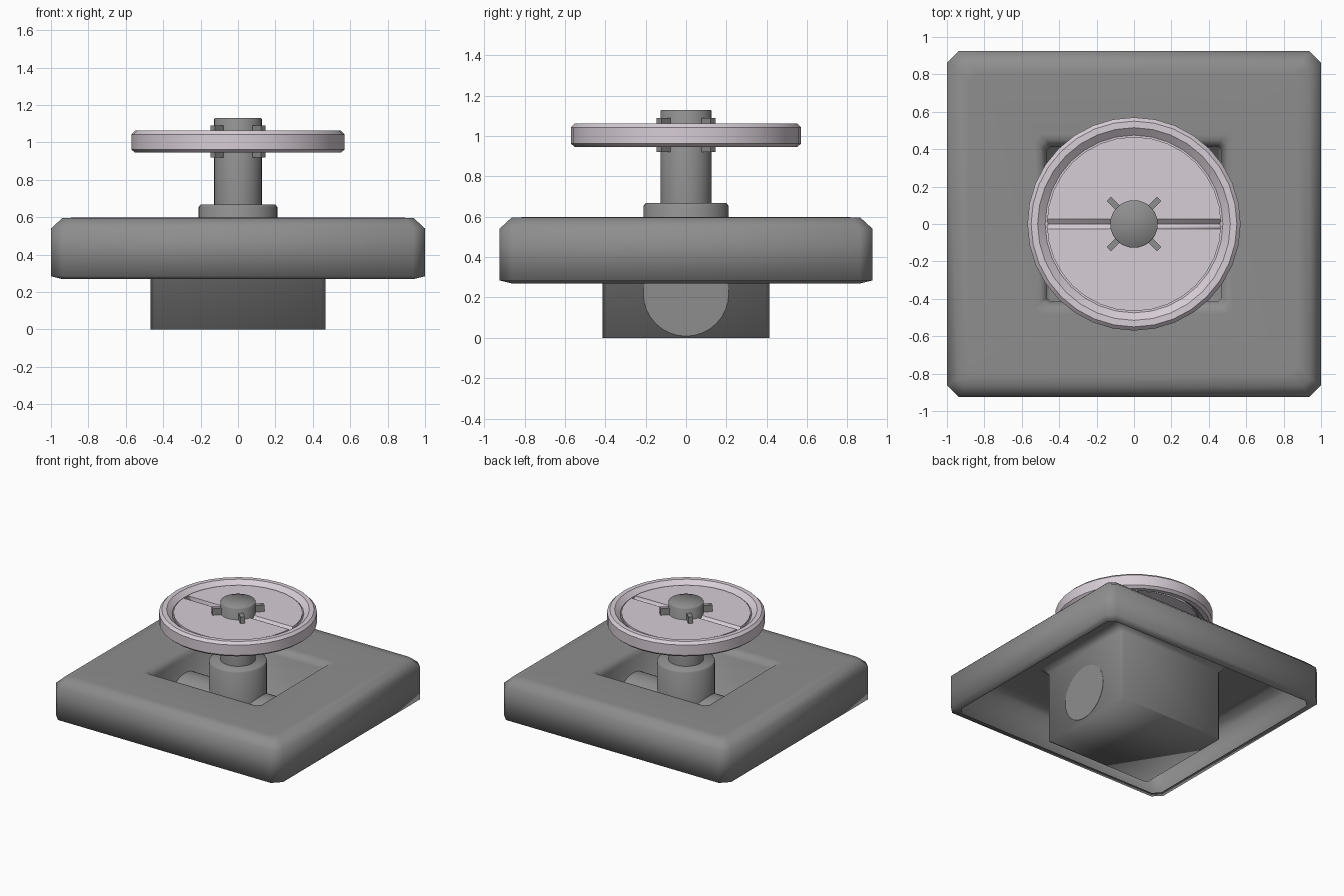
import bpy, bmesh, math
from mathutils import Matrix

if "Cube" in bpy.data.objects:
    bpy.data.objects.remove(bpy.data.objects["Cube"])


def finish(name, bm, mat=None, angle=35):
    bmesh.ops.recalc_face_normals(bm, faces=bm.faces)
    me = bpy.data.meshes.new(name)
    bm.to_mesh(me)
    bm.free()
    ob = bpy.data.objects.new(name, me)
    bpy.context.collection.objects.link(ob)
    if mat:
        me.materials.append(mat)
    bpy.ops.object.select_all(action='DESELECT')
    bpy.context.view_layer.objects.active = ob
    ob.select_set(True)
    bpy.ops.object.shade_smooth_by_angle(angle=math.radians(angle))
    return ob


def lathe(name, profile, mat=None, n=32, closed=False, matrix=None, angle=35):
    """Revolve (radius, z) points; open profiles get flat end caps."""
    bm = bmesh.new()
    rings = [[bm.verts.new((r * math.cos(2 * math.pi * i / n),
                            r * math.sin(2 * math.pi * i / n), z))
              for i in range(n)] for r, z in profile]
    pairs = list(zip(rings, rings[1:]))
    if closed:
        pairs.append((rings[-1], rings[0]))
    else:
        bm.faces.new(rings[0])
        bm.faces.new(rings[-1])
    for a, b in pairs:
        for i in range(n):
            j = (i + 1) % n
            bm.faces.new((a[i], a[j], b[j], b[i]))
    if matrix:
        bm.transform(matrix)
    return finish(name, bm, mat, angle)


def box(bm, size, matrix):
    scale = Matrix.Diagonal((*size, 1))
    bmesh.ops.create_cube(bm, size=1, matrix=matrix @ scale)


def material(name, r, g, b):
    mat = bpy.data.materials.new(name)
    mat.diffuse_color = (r, g, b, 1)
    mat.use_nodes = True
    mat.node_tree.nodes["Principled BSDF"].inputs["Base Color"].default_value = mat.diffuse_color
    return mat


pale = material("pale_wheel", .68, .61, .67)
dark = material("dark_metal", .27, .27, .27)

# Base shell: open-bottomed square cover folding down into a central pocket
bm = bmesh.new()
rings = []
for hx, hy, c, z in [(.94, .865, .05, .27), (1, .925, .063, .285), (1, .925, .063, .54),
                     (.94, .865, .04, .595), (.88, .805, .04, .598),
                     (.53, .48, .03, .598), (.50, .45, .03, .595),
                     (.467, .415, .02, .55), (.467, .415, .02, 0)]:
    pts = [(hx, hy - c), (hx - c, hy), (c - hx, hy), (-hx, hy - c),
           (-hx, c - hy), (c - hx, -hy), (hx - c, -hy), (hx, c - hy)]
    rings.append([bm.verts.new((x, y, z)) for x, y in pts])
for a, b in zip(rings, rings[1:]):
    for i in range(8):
        j = (i + 1) % 8
        bm.faces.new((a[i], a[j], b[j], b[i]))
bm.faces.new(rings[-1])
finish("base_shell", bm, dark, angle=100)

# Tee fitting in the pocket: cross pipe along x and upright socket
lathe("cross_pipe", [(.212, -.469), (.212, .469)], dark,
      matrix=Matrix.Translation((0, 0, .22)) @ Matrix.Rotation(math.pi / 2, 4, 'Y'))
lathe("upright_socket", [(.21, .2), (.21, .655), (.2, .668)], dark, angle=60)

# Central shaft
lathe("shaft", [(.127, .6), (.127, 1.125), (.123, 1.13)], dark, angle=60)

# Wheel rim with sloped inner edge
lathe("wheel_rim", [(.55, .945), (.57, .962), (.57, 1.043), (.55, 1.063), (.515, 1.063),
                    (.475, 1.03), (.475, .978), (.515, .945)], pale, closed=True)

# Wheel plate with a V groove across both faces
plate = lathe("wheel_plate", [(.466, .97), (.466, 1.038)], pale)
bm = bmesh.new()
for z in (.97, 1.038):
    box(bm, (1.2, .036, .036), Matrix.Translation((0, 0, z)) @ Matrix.Rotation(math.pi / 4, 4, 'X'))
cutter = finish("groove_cutter", bm)
cutter.hide_render = True
mod = plate.modifiers.new("groove", 'BOOLEAN')
mod.operation = 'DIFFERENCE'
mod.object = cutter
mod.solver = 'EXACT'
bpy.context.view_layer.objects.active = plate
bpy.ops.object.modifier_apply(modifier="groove")
bpy.data.objects.remove(cutter)

# Narrow ledge joining the plate to the rim
lathe("plate_ledge", [(.46, .985), (.48, .985), (.48, 1.022), (.46, 1.022)], pale, closed=True)

# Four radial keys locking the wheel to the shaft
bm = bmesh.new()
for k in range(4):
    turn = Matrix.Rotation(math.pi / 4 + k * math.pi / 2, 4, 'Z')
    box(bm, (.09, .034, .17), turn @ Matrix.Translation((.145, 0, 1.005)))
finish("locking_keys", bm, dark)
